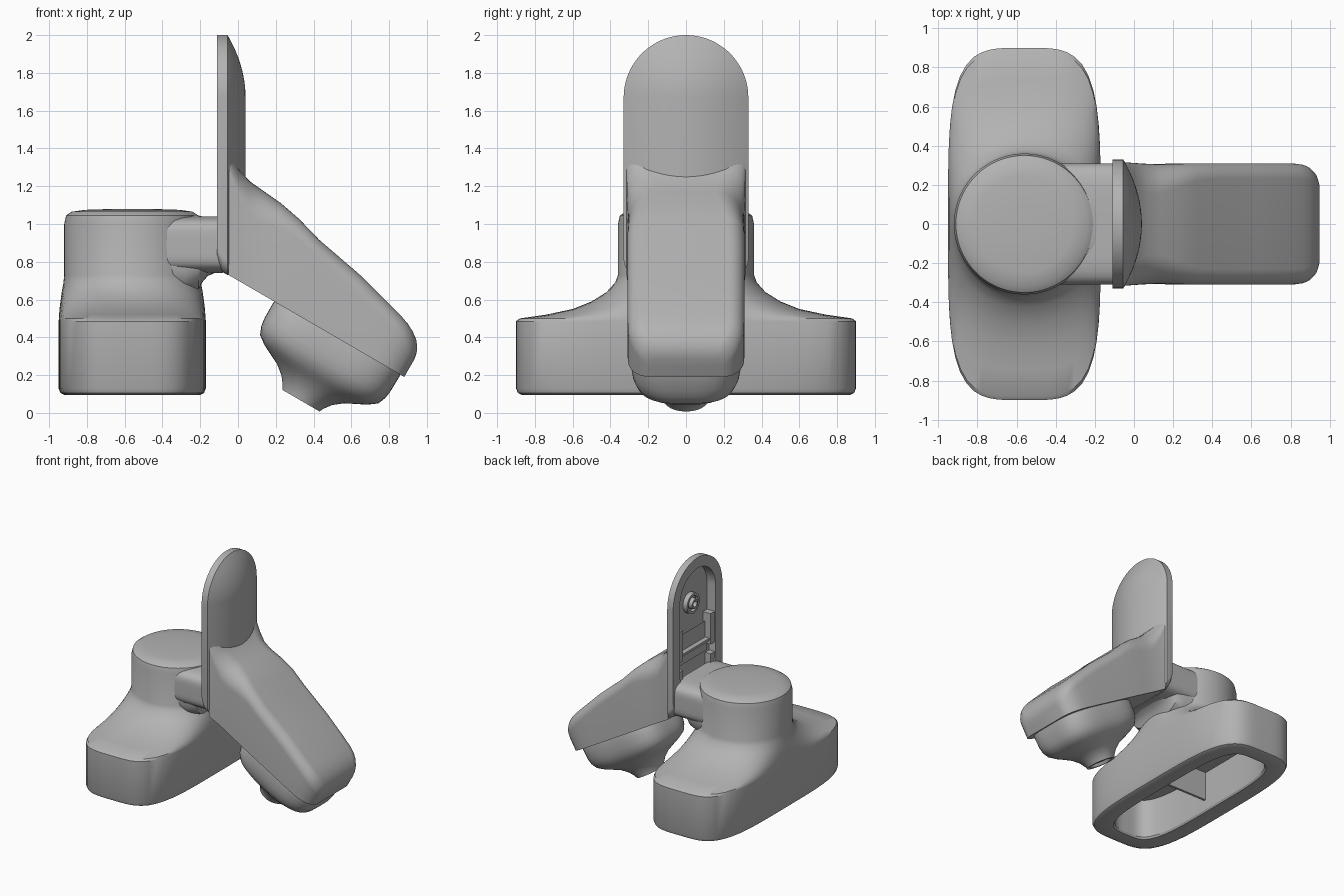
import bpy, bmesh, math
from mathutils import Vector

cube = bpy.data.objects.get("Cube")
if cube:
    bpy.data.objects.remove(cube, do_unlink=True)

grey = bpy.data.materials.new("plain_grey")
grey.use_nodes = True
COLOUR = (0.45, 0.45, 0.45, 1)
grey.diffuse_color = COLOUR
grey.node_tree.nodes["Principled BSDF"].inputs["Base Color"].default_value = COLOUR


def loft(name, rings, angle=32):
    """Skin closed rings of equal size and cap both ends."""
    bm = bmesh.new()
    loops = [[bm.verts.new(p) for p in ring] for ring in rings]
    for a, b in zip(loops, loops[1:]):
        for i in range(len(a)):
            j = (i + 1) % len(a)
            bm.faces.new((a[i], a[j], b[j], b[i]))
    bm.faces.new(loops[0])
    bm.faces.new(loops[-1])
    bmesh.ops.recalc_face_normals(bm, faces=bm.faces)
    mesh = bpy.data.meshes.new(name)
    bm.to_mesh(mesh)
    bm.free()
    mesh.materials.append(grey)
    obj = bpy.data.objects.new(name, mesh)
    bpy.context.collection.objects.link(obj)
    bpy.ops.object.select_all(action='DESELECT')
    obj.select_set(True)
    bpy.context.view_layer.objects.active = obj
    bpy.ops.object.shade_smooth_by_angle(angle=math.radians(angle))
    return obj


def oval(ha, hb, n, count=72):
    """Superellipse outline; n = 2 is an ellipse, more is squarer."""
    pts = []
    for i in range(count):
        t = math.tau * i / count
        c, s = math.cos(t), math.sin(t)
        r = (abs(c) ** n + abs(s) ** n) ** (-1 / n)
        pts.append((ha * r * c, hb * r * s))
    return pts


def box(name, x, y, z):
    corners = ((0, 0), (1, 0), (1, 1), (0, 1))
    return loft(name, [[(x[i], y[j], zz) for i, j in corners] for zz in z])


# Base: hollow foot blending into a round post
BASE_X = -0.56
base = [
    (0.44, 0.235, 0.75, 4), (0.115, 0.235, 0.75, 4), (0.1, 0.245, 0.76, 4),
    (0.095, 0.36, 0.87, 4), (0.105, 0.38, 0.89, 4), (0.13, 0.39, 0.9, 4),
    (0.485, 0.39, 0.9, 4), (0.5, 0.388, 0.88, 4), (0.52, 0.387, 0.74, 3.6),
    (0.55, 0.385, 0.6, 3.2), (0.59, 0.38, 0.5, 2.8), (0.64, 0.373, 0.42, 2.4),
    (0.69, 0.364, 0.375, 2.1), (0.73, 0.36, 0.36, 2), (1.0, 0.36, 0.36, 2),
    (1.045, 0.35, 0.35, 2), (1.065, 0.32, 0.32, 2), (1.075, 0.25, 0.25, 2),
    (1.08, 0.1, 0.1, 2)]
loft("base", [[(BASE_X + x, y, z) for x, y in oval(hx, hy, n)]
              for z, hx, hy, n in base])
box("base_inner_rib", (-0.8, -0.32), (-0.11, -0.09), (0.2, 0.45))


# Arm between post and back plate, with a flared root
def arm(name, stations, n):
    loft(name, [[(x, y, (lo + hi) / 2 + z) for y, z in oval(hy, (hi - lo) / 2, n)]
                for x, hy, lo, hi in stations])


arm("arm", [(-0.5, 0.31, 0.74, 1.04), (-0.08, 0.31, 0.74, 1.04)], 5)
arm("arm_root", [(-0.4, 0.3, 0.6, 1.07), (-0.28, 0.29, 0.61, 1.06),
                 (-0.21, 0.28, 0.64, 1.045), (-0.19, 0.28, 0.69, 1.04),
                 (-0.16, 0.28, 0.725, 1.038), (-0.12, 0.28, 0.742, 1.036)], 3)


# Back plate: arched rim, domed front, recessed back
def arch(x, inset, bottom):
    hw = 0.33 - inset
    r = min(0.08, hw * 0.5)
    pts = [(x, hw * math.cos(math.pi * i / 40), 1.67 + hw * math.sin(math.pi * i / 40))
           for i in range(41)]
    for side, start in ((-1, math.pi), (1, 1.5 * math.pi)):
        for i in range(7):
            t = start + math.pi / 2 * i / 6
            pts.append((x, side * (hw - r) + r * math.cos(t), bottom + r + r * math.sin(t)))
    return pts


plate = [arch(-0.03, 0.09, 1.0), arch(-0.11, 0.09, 1.0), arch(-0.11, 0, 0.81),
         arch(-0.1, 0, 0.775), arch(-0.08, 0, 0.745), arch(-0.055, 0, 0.73)]
for i in range(1, 13):
    k = i / 12.5
    plate.append(arch(-0.055 + 0.095 * (1 - (1 - k) ** 2), 0.33 * k, 0.73))
loft("back_plate", plate)

# Fittings inside the recess
boss = [(-0.02, 0.085), (-0.07, 0.085), (-0.07, 0.065), (-0.05, 0.06),
        (-0.05, 0.045), (-0.085, 0.04), (-0.085, 0.025), (-0.04, 0.02)]
loft("screw_boss", [[(x, y, 1.6 + z) for y, z in oval(r, r, 2, 32)] for x, r in boss])
box("recess_shelf", (-0.09, -0.02), (-0.22, 0.22), (1.22, 1.24))
box("recess_block", (-0.06, -0.02), (-0.19, 0.19), (1.13, 1.22))
for side, label in ((1, "left"), (-1, "right")):
    for part, z in (("upper", (1.19, 1.45)), ("lower", (1.0, 1.11))):
        box(f"recess_{part}_strip_{label}", (-0.1, -0.02),
            (side * 0.185, side * 0.26), z)

# Head frame: u runs down the slanted underside, v is square to it
U, V = Vector((0.865, 0, -0.502)), Vector((0.502, 0, 0.865))
ORIGIN = Vector((-0.05, 0, 0.73))


def tilt(u, y, v):
    return ORIGIN + U * u + V * v + Vector((0, y, 0))


# Head shell: rounded sections swept along u, sheared to meet the plate
def section(s, w, top, r):
    pts = [(-w, 0)]
    for cx, start in ((r - w, math.pi), (w - r, math.pi / 2)):
        for i in range(10):
            t = start - math.pi / 2 * i / 9
            pts.append((cx + r * math.cos(t), top - r + r * math.sin(t)))
    pts.append((w, 0))
    shear = 0.58 * max(0, 1 - s / 0.6)
    return [tilt(s - shear * v, y, v) for y, v in pts]


shell = [
    (0, 0.315, 0.56, 0.08), (0.04, 0.312, 0.51, 0.11), (0.09, 0.308, 0.485, 0.15),
    (0.15, 0.306, 0.477, 0.15), (0.22, 0.307, 0.468, 0.12), (0.3, 0.31, 0.445, 0.09),
    (0.4, 0.31, 0.402, 0.08), (0.6, 0.31, 0.35, 0.08), (0.8, 0.31, 0.298, 0.08),
    (0.9, 0.308, 0.271, 0.08), (0.95, 0.303, 0.253, 0.08), (0.99, 0.292, 0.233, 0.08),
    (1.03, 0.272, 0.204, 0.08), (1.055, 0.247, 0.172, 0.07), (1.068, 0.222, 0.143, 0.06),
    (1.075, 0.195, 0.11, 0.05)]
loft("head_shell", [section(*row) for row in shell], 40)

# Lower housing narrowing to a round nozzle with a shallow recess
housing = [
    (0.02, 0.38, 0.285, 3.6), (-0.01, 0.387, 0.293, 3.6), (-0.1, 0.386, 0.292, 3.5),
    (-0.145, 0.38, 0.286, 3.4), (-0.19, 0.362, 0.268, 3.2), (-0.225, 0.315, 0.236, 2.9),
    (-0.25, 0.265, 0.206, 2.6), (-0.28, 0.205, 0.173, 2.3), (-0.32, 0.155, 0.143, 2.1),
    (-0.36, 0.125, 0.122, 2), (-0.383, 0.114, 0.114, 2), (-0.383, 0.09, 0.09, 2),
    (-0.36, 0.08, 0.08, 2)]
loft("lower_housing", [[tilt(0.665 + u, y, v) for u, y in oval(hu, hy, n)]
                       for v, hu, hy, n in housing])
